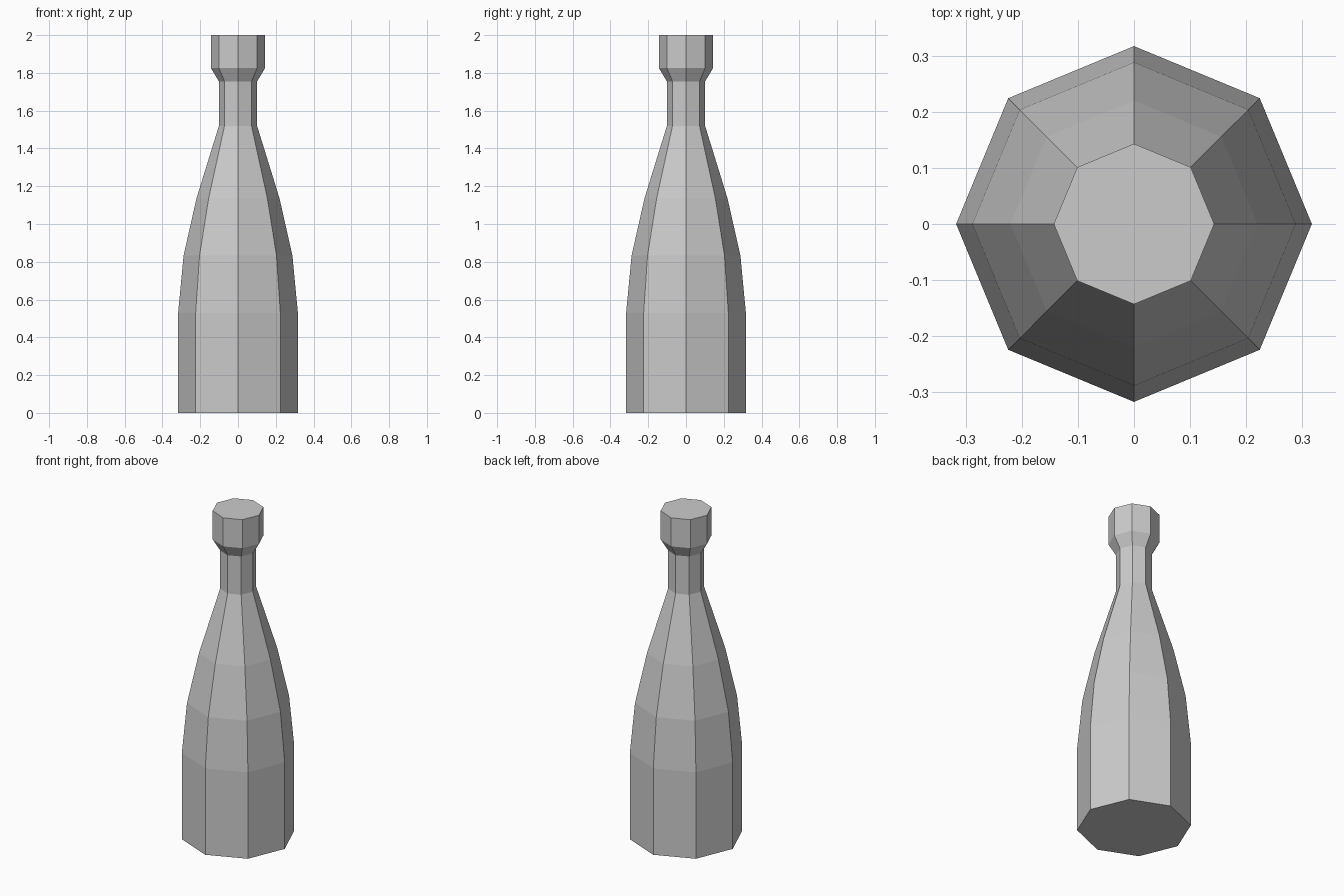
import bpy, bmesh
from math import cos, sin, tau

if "Cube" in bpy.data.objects:
    bpy.data.objects.remove(bpy.data.objects["Cube"])

SIDES = 8

# Bottle outline: (radius, height) from base to cap
profile = [(0.317, 0.0), (0.317, 0.53), (0.288, 0.833), (0.22, 1.135),
           (0.101, 1.52), (0.101, 1.755), (0.143, 1.825), (0.143, 2.0)]

# Rings of the eight-sided bottle
bm = bmesh.new()
rings = [[bm.verts.new((r * cos(tau * i / SIDES), r * sin(tau * i / SIDES), z))
          for i in range(SIDES)] for r, z in profile]

# Side walls
for low, high in zip(rings, rings[1:]):
    for i in range(SIDES):
        j = (i + 1) % SIDES
        bm.faces.new((low[i], low[j], high[j], high[i]))

# Closed base and top
bm.faces.new(rings[0][::-1])
bm.faces.new(rings[-1])

mesh = bpy.data.meshes.new("bottle")
bm.to_mesh(mesh)
bm.free()
bpy.context.collection.objects.link(bpy.data.objects.new("bottle", mesh))
